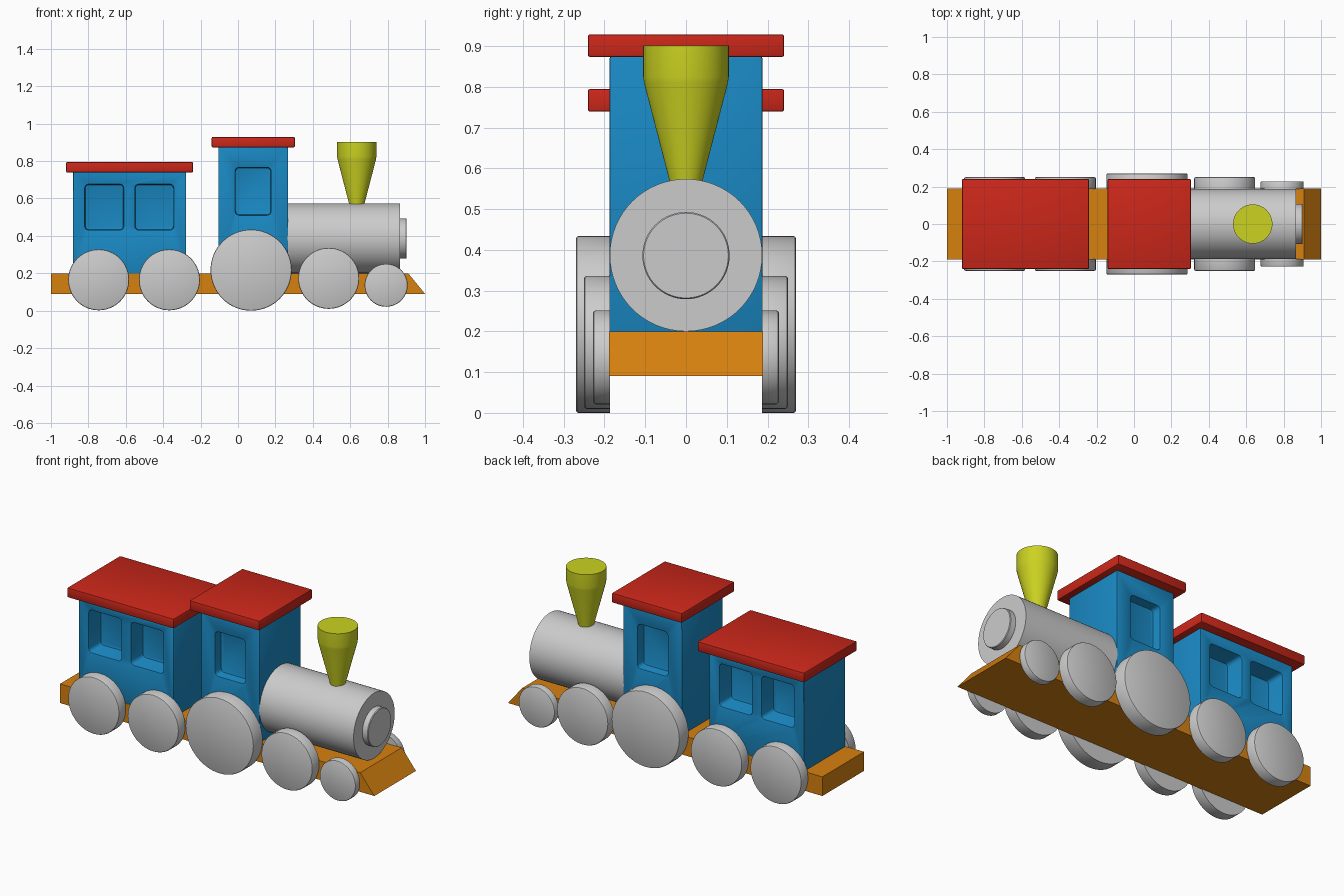
import bpy, bmesh
from math import pi, radians, sin, cos

if "Cube" in bpy.data.objects:
    bpy.data.objects.remove(bpy.data.objects["Cube"])


def material(name, color):
    m = bpy.data.materials.new(name)
    m.diffuse_color = (*color, 1)
    m.use_nodes = True
    m.node_tree.nodes["Principled BSDF"].inputs["Base Color"].default_value = m.diffuse_color
    return m


BLUE = material("blue_paint", (0.01, 0.25, 0.55))
RED = material("red_paint", (0.60, 0.02, 0.01))
ORANGE = material("orange_paint", (0.68, 0.22, 0.005))
YELLOW = material("yellow_paint", (0.60, 0.65, 0.015))


def make(name, bm, mat=None):
    bmesh.ops.recalc_face_normals(bm, faces=bm.faces)
    me = bpy.data.meshes.new(name)
    bm.to_mesh(me)
    bm.free()
    ob = bpy.data.objects.new(name, me)
    bpy.context.collection.objects.link(ob)
    if mat:
        me.materials.append(mat)
    return ob


def activate(ob):
    bpy.ops.object.select_all(action='DESELECT')
    ob.select_set(True)
    bpy.context.view_layer.objects.active = ob


def smooth(ob, angle=35):
    activate(ob)
    bpy.ops.object.shade_smooth_by_angle(angle=radians(angle))


def box_mesh(x0, x1, y0, y1, z0, z1):
    bm = bmesh.new()
    bmesh.ops.create_cube(bm, size=1)
    for v in bm.verts:
        v.co = ((x0 + x1) / 2 + v.co.x * (x1 - x0),
                (y0 + y1) / 2 + v.co.y * (y1 - y0),
                (z0 + z1) / 2 + v.co.z * (z1 - z0))
    return bm


def bevel(ob, width, segments=2):
    mod = ob.modifiers.new("bevel", 'BEVEL')
    mod.width = width
    mod.segments = segments
    mod.limit_method = 'ANGLE'
    mod.angle_limit = radians(40)
    activate(ob)
    bpy.ops.object.modifier_apply(modifier=mod.name)


def lathe(name, profile, center, axis, mat=None, n=64):
    """Revolve (radius, distance) points round an axis through center."""
    bm = bmesh.new()
    rings = []
    for r, d in profile:
        ring = []
        for i in range(n):
            a, b = r * cos(2 * pi * i / n), r * sin(2 * pi * i / n)
            p = {'x': (d, a, b), 'y': (a, d, b), 'z': (a, b, d)}[axis]
            ring.append(bm.verts.new([c + q for c, q in zip(center, p)]))
        rings.append(ring)
    for lo, hi in zip(rings, rings[1:]):
        for i in range(n):
            j = (i + 1) % n
            bm.faces.new((lo[i], lo[j], hi[j], hi[i]))
    bm.faces.new(rings[0])
    bm.faces.new(rings[-1])
    ob = make(name, bm, mat)
    smooth(ob)
    return ob


def cabin(name, x0, x1, top, windows, depth):
    """Blue body with rounded window recesses on both sides, plus roof."""
    body = make(name + "_body", box_mesh(x0, x1, -0.188, 0.188, 0.195, top), BLUE)
    for wx0, wx1, wz0, wz1 in windows:
        for s in (-1, 1):
            ya, yb = sorted((s * (0.188 - depth), s * 0.3))
            bm = box_mesh(wx0, wx1, ya, yb, wz0, wz1)
            corners = [e for e in bm.edges
                       if abs(e.verts[0].co.y - e.verts[1].co.y) > 0.01]
            bmesh.ops.bevel(bm, geom=corners, offset=0.02, segments=4,
                            profile=0.5, affect='EDGES')
            cutter = make("window_cutter", bm)
            cutter.hide_render = True
            mod = body.modifiers.new("window", 'BOOLEAN')
            mod.operation = 'DIFFERENCE'
            mod.solver = 'EXACT'
            mod.object = cutter
            activate(body)
            bpy.ops.object.modifier_apply(modifier=mod.name)
            bpy.data.objects.remove(cutter)
    bevel(body, 0.006)
    smooth(body)
    roof = make(name + "_roof",
                box_mesh(x0 - 0.036, x1 + 0.036, -0.241, 0.241, top - 0.002, top + 0.054), RED)
    bevel(roof, 0.006)
    smooth(roof)


# Chassis with sloped nose
bm = bmesh.new()
side = [bm.verts.new((x, -0.189, z))
        for x, z in ((-1, 0.09), (1, 0.09), (0.91, 0.2), (-1, 0.2))]
face = bm.faces.new(side)
ext = bmesh.ops.extrude_face_region(bm, geom=[face])
bmesh.ops.translate(bm, vec=(0, 0.378, 0),
                    verts=[g for g in ext["geom"] if isinstance(g, bmesh.types.BMVert)])
make("chassis", bm, ORANGE)

# Passenger carriage and driver cab
cabin("carriage", -0.883, -0.277, 0.741,
      [(-0.818, -0.612, 0.432, 0.675), (-0.55, -0.344, 0.432, 0.675)], 0.11)
cabin("cab", -0.105, 0.268, 0.875, [(-0.014, 0.176, 0.512, 0.765)], 0.055)

# Boiler and its front cap
lathe("boiler", [(0.187, 0.25), (0.187, 0.866)], (0, 0, 0.387), 'x')
lathe("boiler_cap", [(0.107, 0.85), (0.107, 0.898), (0.104, 0.902)], (0, 0, 0.386), 'x')

# Funnel
lathe("funnel", [(0.038, 0.54), (0.042, 0.575), (0.103, 0.81), (0.105, 0.825), (0.105, 0.902)],
      (0.635, 0, 0), 'z', YELLOW)

# Wheels: x, z, radius, outer y
wheels = [("carriage_rear", -0.745, 0.165, 0.163, 0.25),
          ("carriage_front", -0.367, 0.165, 0.163, 0.25),
          ("drive", 0.07, 0.217, 0.217, 0.27),
          ("middle", 0.485, 0.173, 0.163, 0.25),
          ("front", 0.792, 0.136, 0.115, 0.228)]
for label, x, z, r, y in wheels:
    for s, hand in ((-1, "right"), (1, "left")):
        lathe(f"{label}_wheel_{hand}",
              [(r, s * 0.186), (r, s * (y - 0.006)), (r - 0.002, s * (y - 0.002)),
               (r - 0.006, s * y)], (x, 0, z), 'y')
